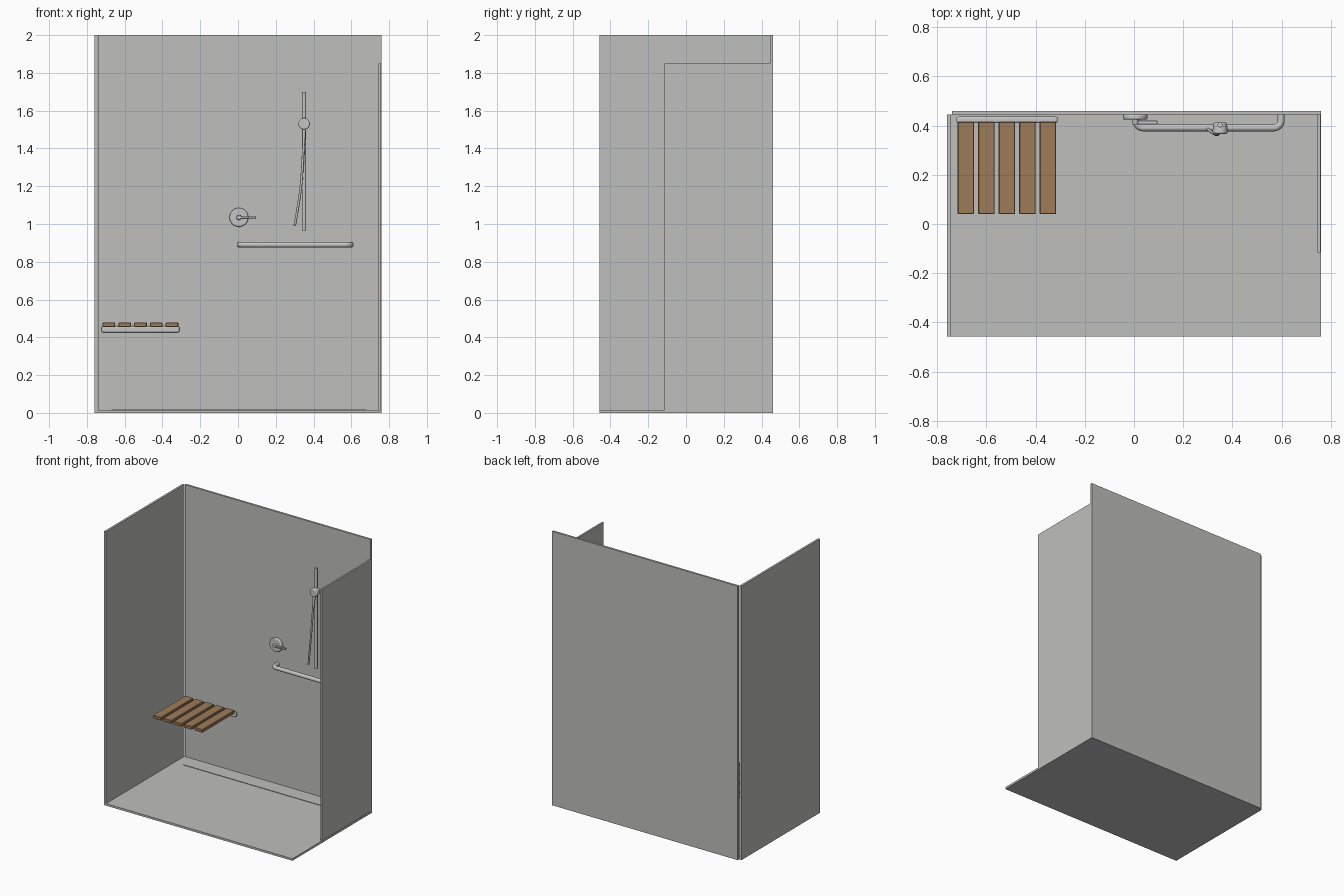
import bpy, bmesh, math
from mathutils import Vector

cube = bpy.data.objects.get("Cube")
if cube:
    bpy.data.objects.remove(cube, do_unlink=True)


def material(name, rgb):
    m = bpy.data.materials.new(name)
    m.use_nodes = True
    m.diffuse_color = (*rgb, 1)
    m.node_tree.nodes["Principled BSDF"].inputs["Base Color"].default_value = (*rgb, 1)
    return m


PANEL = material("panel grey", (0.52, 0.52, 0.51))
METAL = material("brushed metal", (0.56, 0.56, 0.56))
WOOD = material("teak wood", (0.34, 0.20, 0.10))


def finish(name, bm, mat, bevel=0, segments=1, smooth=False):
    mesh = bpy.data.meshes.new(name)
    bm.to_mesh(mesh)
    bm.free()
    ob = bpy.data.objects.new(name, mesh)
    bpy.context.collection.objects.link(ob)
    mesh.materials.append(mat)
    if bevel:
        mod = ob.modifiers.new("bevel", "BEVEL")
        mod.width, mod.segments = bevel, segments
        mod.limit_method = "ANGLE"
    if smooth:
        bpy.ops.object.select_all(action="DESELECT")
        ob.select_set(True)
        bpy.context.view_layer.objects.active = ob
        bpy.ops.object.shade_smooth_by_angle(angle=math.radians(40))
    return ob


def box(name, x, y, z, mat, **kw):
    """Box from three (low, high) ranges."""
    bm = bmesh.new()
    bmesh.ops.create_cube(bm, size=1)
    for v in bm.verts:
        v.co = [(r[0] + r[1]) / 2 + c * (r[1] - r[0]) for c, r in zip(v.co, (x, y, z))]
    return finish(name, bm, mat, **kw)


def rod(name, start, end, r1, r2, mat, **kw):
    """Round rod or cone between two points."""
    a, b = Vector(start), Vector(end)
    bm = bmesh.new()
    bmesh.ops.create_cone(bm, cap_ends=True, segments=32, radius1=r1, radius2=r2,
                          depth=(b - a).length)
    rot = (b - a).to_track_quat("Z", "Y")
    for v in bm.verts:
        v.co = rot @ v.co + (a + b) / 2
    return finish(name, bm, mat, smooth=True, **kw)


def tube(name, points, radius, mat, smooth_path=False):
    """Round tube along a path."""
    cu = bpy.data.curves.new(name, "CURVE")
    cu.dimensions = "3D"
    cu.bevel_depth, cu.bevel_resolution = radius, 5
    cu.use_fill_caps = True
    sp = cu.splines.new("NURBS" if smooth_path else "POLY")
    sp.points.add(len(points) - 1)
    for p, co in zip(sp.points, points):
        p.co = (*co, 1)
    if smooth_path:
        sp.use_endpoint_u = True
        sp.order_u = 3
    sp.use_smooth = True
    ob = bpy.data.objects.new(name, cu)
    bpy.context.collection.objects.link(ob)
    cu.materials.append(mat)


# Enclosure
WALL = 0.445
box("floor", (-0.745, 0.76), (-0.458, WALL), (0, 0.015), PANEL)
box("floor_lip", (-0.67, 0.68), (0.33, 0.333), (0.014, 0.018), PANEL)
box("back_wall", (-0.74, 0.76), (WALL, 0.46), (0, 2), PANEL)
box("right_side_wall", (-0.76, -0.745), (-0.458, WALL), (0, 2), PANEL)
box("left_side_wall", (0.745, 0.758), (-0.115, WALL), (0.015, 1.85), PANEL)

# Folding slatted seat
box("seat_rail", (-0.722, -0.31), (0.41, 0.436), (0.425, 0.46), METAL,
    bevel=0.009, segments=4, smooth=True)
for i in range(5):
    x = -0.717 + i * 0.0835
    box(f"seat_slat_{i + 1}", (x, x + 0.067), (0.04, 0.415), (0.455, 0.478), WOOD,
        bevel=0.003)

# Mixer valve
rod("valve_plate", (0.005, WALL, 1.035), (0.005, 0.424, 1.035), 0.05, 0.05, METAL,
    bevel=0.006, segments=3)
rod("valve_stem", (0.005, 0.426, 1.035), (0.005, 0.405, 1.035), 0.014, 0.012, METAL)
box("valve_lever", (0.0, 0.095), (0.405, 0.42), (1.029, 1.041), METAL, bevel=0.002)

# Grab bar with rounded returns to the wall
BEND, BAR_Y, BAR_Z, X0, X1 = 0.03, 0.391, 0.89, 0.008, 0.598
path = [(X0, WALL, BAR_Z)]
for cx, first in ((X0 + BEND, 180), (X1 - BEND, 270)):
    for k in range(9):
        t = math.radians(first + k * 90 / 8)
        path.append((cx + BEND * math.cos(t), BAR_Y + BEND + BEND * math.sin(t), BAR_Z))
path.append((X1, WALL, BAR_Z))
tube("grab_bar", path, 0.0145, METAL)

# Hand shower on its slide bar
rod("slide_bar", (0.35, 0.402, 0.965), (0.35, 0.402, 1.70), 0.0105, 0.0105, METAL)
rod("shower_head", (0.35, 0.412, 1.53), (0.35, 0.366, 1.53), 0.028, 0.031, METAL,
    bevel=0.008, segments=4)
rod("shower_handle", (0.35, 0.38, 1.51), (0.347, 0.372, 1.42), 0.01, 0.007, METAL)
tube("shower_hose", [(0.347, 0.372, 1.43), (0.342, 0.364, 1.3), (0.328, 0.364, 1.14),
                     (0.30, 0.385, 0.99)], 0.0065, METAL, smooth_path=True)
